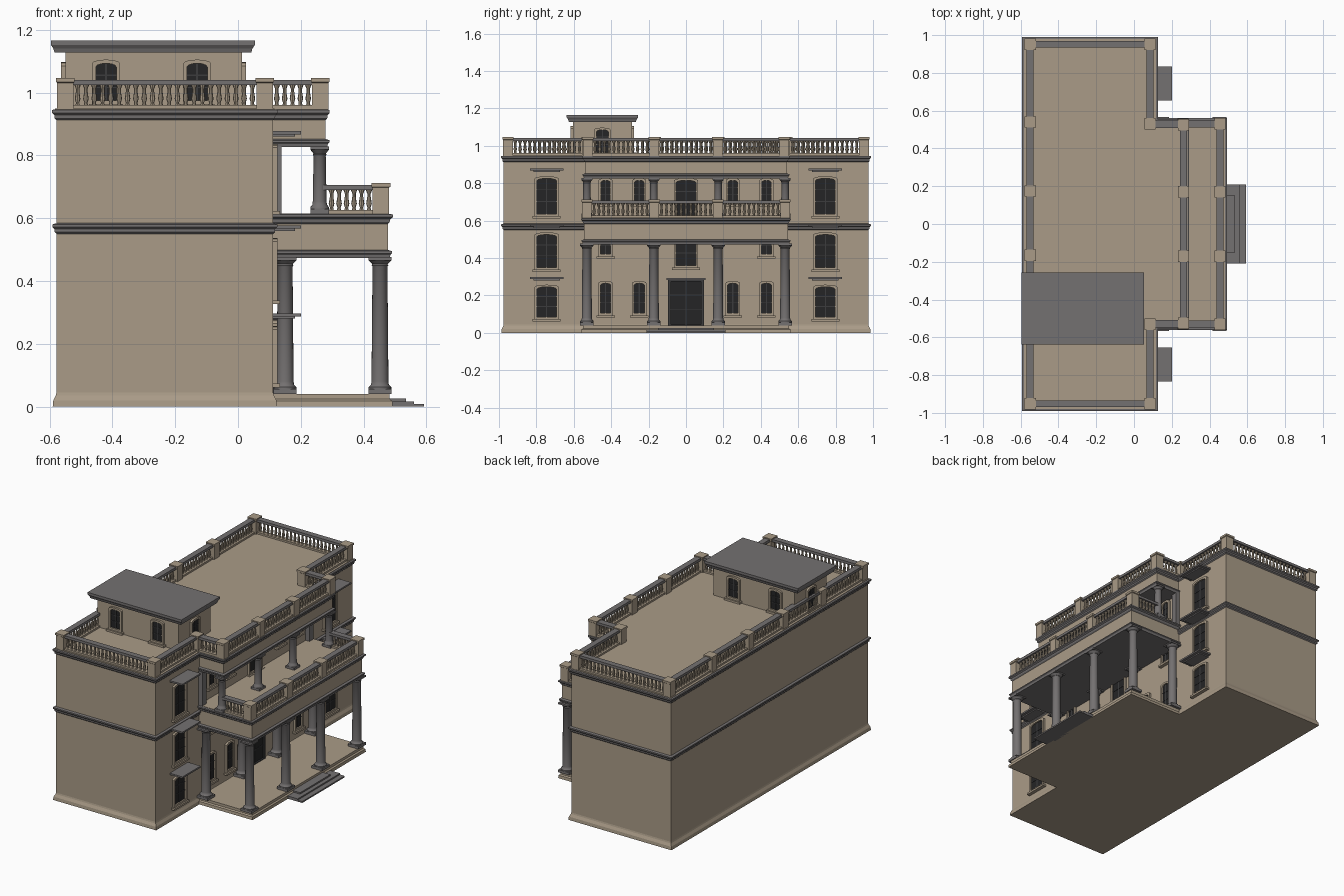
import bpy, bmesh, math
from mathutils import Vector

if "Cube" in bpy.data.objects:
    bpy.data.objects.remove(bpy.data.objects["Cube"])


def material(name, col):
    m = bpy.data.materials.new(name)
    m.diffuse_color = (*col, 1)
    m.use_nodes = True
    m.node_tree.nodes["Principled BSDF"].inputs["Base Color"].default_value = m.diffuse_color
    return m


TAN = material("tan stucco", (0.40, 0.33, 0.245))
GREY = material("grey stone", (0.175, 0.165, 0.165))
DARK = material("dark glass", (0.018, 0.018, 0.019))
BAR = material("charcoal bars", (0.045, 0.045, 0.047))
parts = {}


def part(name, mat):
    return parts.setdefault(name, (bmesh.new(), mat))[0]


def bridge(bm, rings, caps=True):
    rs = [[bm.verts.new(p) for p in r] for r in rings]
    n = len(rs[0])
    for a, b in zip(rs, rs[1:]):
        for i in range(n):
            j = (i + 1) % n
            bm.faces.new((a[i], a[j], b[j], b[i]))
    if caps:
        bm.faces.new(rs[0][::-1])
        bm.faces.new(rs[-1])


def offset(poly, d):
    # grow a counter-clockwise, axis-aligned outline
    out = []
    for i, p in enumerate(poly):
        p = Vector(p)
        e1 = (p - Vector(poly[i - 1])).normalized()
        e2 = (Vector(poly[(i + 1) % len(poly)]) - p).normalized()
        out.append(p + d * Vector((e1.y + e2.y, -e1.x - e2.x)))
    return out


def loft(name, mat, poly, profile):
    bridge(part(name, mat), [[(p.x, p.y, z) for p in offset(poly, d)] for d, z in profile])


def rect(x0, x1, y0, y1):
    return [(x0, y0), (x1, y0), (x1, y1), (x0, y1)]


def box(name, mat, x0, x1, y0, y1, z0, z1):
    loft(name, mat, rect(x0, x1, y0, y1), [(0, z0), (0, z1)])


def lathe(name, mat, x, y, profile, n):
    bridge(part(name, mat), [[(x + r * math.cos(2 * math.pi * i / n), y + r * math.sin(2 * math.pi * i / n), z)
                              for i in range(n)] for r, z in profile])


def column(name, x, y, z0, z1, r):
    w = r * 1.35
    box(name, GREY, x - w, x + w, y - w, y + w, z0, z0 + 0.016)
    box(name, GREY, x - w, x + w, y - w, y + w, z1 - 0.01, z1)
    lathe(name, GREY, x, y, [(w, z0 + .016), (w, z0 + .022), (r * 1.05, z0 + .03), (r, z0 + .04),
                             (r * .88, z1 - .03), (r, z1 - .026), (r * .9, z1 - .022), (w, z1 - .01)], 20)


def balustrade(name, pts, z, closed, skip_ends=False):
    n = len(pts)
    for i, (x, y) in enumerate(pts):
        if not (skip_ends and i in (0, n - 1)):
            loft(name + "_posts", TAN, rect(x - .026, x + .026, y - .026, y + .026),
                 [(0, z), (0, z + .085), (.004, z + .088), (.004, z + .1)])
        if i == n - 1 and not closed:
            break
        a, b = Vector(pts[i]), Vector(pts[(i + 1) % n])
        lo, hi = (min(a.x, b.x), min(a.y, b.y)), (max(a.x, b.x), max(a.y, b.y))
        for w, z0, z1 in ((.017, z, z + .014), (.018, z + .078, z + .094)):
            along_x = abs(a.x - b.x) > abs(a.y - b.y)
            dx, dy = (0, w) if along_x else (w, 0)
            box(name + "_rails", GREY if z0 > z else TAN, lo[0] - dx, hi[0] + dx, lo[1] - dy, hi[1] + dy, z0, z1) \
                if z0 > z else box(name + "_curbs", TAN, lo[0] - dx, hi[0] + dx, lo[1] - dy, hi[1] + dy, z0, z1)
        d = (b - a).normalized()
        a, b = a + d * .026, b - d * .026
        k = max(2, round((b - a).length / .026))
        for j in range(k):
            p = a.lerp(b, (j + .5) / k)
            lathe(name + "_balusters", TAN, p.x, p.y,
                  [(.007, z + .014), (.005, z + .021), (.009, z + .034), (.0055, z + .056), (.0055, z + .066),
                   (.010, z + .078)], 8)


def window(c, normal, w, z0, z1, frame=.012, sill=True, rise=.012, fmat=TAN, hood=0):
    # arched pane with bars, raised frame, sill and optional hood
    N = Vector((*normal, 0))
    U = Vector((-N.y, N.x, 0))
    C = Vector((*c, 0))
    P = lambda u, z, d: C + U * u + N * d + Vector((0, 0, z))

    def arch(g, d):
        h = w / 2 + g
        top = [(h * math.cos(math.pi * t / 6), z1 + g - rise + rise * math.sin(math.pi * t / 6)) for t in range(7)]
        return [P(u, z, d) for u, z in [(-h, z0 - g), (h, z0 - g)] + top]

    def slab(name, mat, u0, u1, a, b, d0, d1):
        bridge(part(name, mat), [[P(u0, a, d), P(u1, a, d), P(u1, b, d), P(u0, b, d)] for d in (d0, d1)])
    bridge(part("window_panes", DARK), [arch(0, -.005), arch(0, .004)])
    bridge(part("window_frames" if fmat == TAN else "door_frame", fmat),
           [arch(frame, -.004), arch(frame, .013), arch(0, .013), arch(0, .003)], False)
    slab("window_bars", BAR, -.003, .003, z0, z1 - .002, 0, .007)
    for t in (.35, .68):
        z = z0 + (z1 - z0) * t
        slab("window_bars", BAR, -w / 2, w / 2, z - .002, z + .002, 0, .007)
    if sill:
        h = w / 2 + frame + .01
        slab("window_sills", TAN, -h, h, z0 - frame - .012, z0 - frame, -.004, .022)
    if hood:
        for g, a, b, d in ((.02, 0, .007, .07), (0, .007, .017, .088)):
            slab("window_hoods", GREY, -.09 + g, .09 - g, hood + a, hood + b, -.004, d)


# main block, string course
W = .112
body = rect(-.578, W, -.975, .975)
loft("main_walls", TAN, body, [(.012, 0), (.01, .02), (.002, .036), (0, .045), (0, .925)])
loft("string_course", GREY, body, [(0, .55), (.006, .556), (.006, .565), (.013, .572), (.013, .58), (0, .584)])

# roof cornice follows the block and the projecting bay
BX, BY = .278, .54
outline = [(-.578, -.975), (W, -.975), (W, -BY), (BX, -BY), (BX, BY), (W, BY), (W, .975), (-.578, .975)]
loft("roof_cornice", GREY, outline, [(0, .912), (.006, .918), (.007, .928), (.014, .935), (.014, .944), (.008, .946)])
loft("roof_deck", TAN, outline, [(.004, .94), (.004, .949)])

# hollow entablatures of the two porch storeys
for name, x1, y1, zb, zt in (("upper_porch", BX, BY, .828, .925), ("lower_porch", .477, .545, .475, .605)):
    f = rect(.06, x1, -y1, y1)
    loft(name + "_entablature", TAN, f, [(-.05, zt - .02), (-.05, zb), (0, zb), (0, zt)])
    loft(name + "_moulding", GREY, f, [(-.045, zb - .002), (.006, zb - .002), (.008, zb + .008), (.013, zb + .013),
                                       (.013, zb + .02), (.001, zb + .024)])
# clear the moulding's flat underside with a matching ceiling, then the balcony
porch = rect(.06, .477, -.545, .545)
loft("balcony_cornice", GREY, porch, [(0, .582), (.006, .588), (.008, .597), (.016, .603), (.016, .611), (.01, .613)])
loft("balcony_floor", TAN, porch, [(.004, .605), (.004, .615)])
loft("porch_base", TAN, porch, [(.016, 0), (.014, .018), (.006, .024), (.006, .04)])

# columns
for y in (-.53, -.172, .172, .53):
    column("lower_columns", .452, y, .04, .476, .027)
    column("inner_columns", .15, y, .04, .476, .027)
    column("upper_columns", .26, y, .613, .828, .022)
    if abs(y) > .5:
        box("upper_pilasters", GREY, W - .01, .138, y - .02, y + .02, .613, .828)

# front steps
for x, y, z in ((.592, .21, .009), (.56, .21, .017), (.535, .15, .026)):
    box("front_steps", GREY, .48, x, -y, y, 0, z)

# balustrades
balustrade("roof", [(-.55, -.952), (.085, -.952), (.085, -.53), (.262, -.525), (.262, -.17), (.262, .17),
                    (.262, .525), (.085, .53), (.085, .952), (-.55, .952), (-.55, .54), (-.55, .175),
                    (-.55, -.165), (-.55, -.54)], .946, True)
balustrade("balcony", [(.26, -.53), (.455, -.53), (.455, -.17), (.455, .17), (.455, .53), (.26, .53)],
           .612, False, True)

# facade windows and door
for s in (-1, 1):
    for z0, z1, h in ((.085, .245, .28), (.35, .525, .56), (.635, .825, .86)):
        window((W, s * .745), (1, 0), .105, z0, z1, hood=h)
    for y in (.25, .43):
        window((W, s * y), (1, 0), .055, .105, .265)
        window((W, s * y), (1, 0), .05, .7, .815)
    window((W, s * .43), (1, 0), .055, .42, .56)
window((W, 0), (1, 0), .105, .36, .55)
window((W, 0), (1, 0), .105, .63, .815)
window((W, 0), (1, 0), .16, .045, .275, frame=.016, sill=False, rise=0.001, fmat=BAR)
box("door_cap", GREY, W - .01, .14, -.105, .105, .282, .293)

# rooftop room
room = rect(-.55, .012, -.605, -.29)
loft("rooftop_room", TAN, room, [(0, .94), (0, 1.128)])
loft("rooftop_roof", GREY, rect(-.596, .054, -.638, -.256),
     [(-.012, 1.127), (-.008, 1.14), (0, 1.152), (0, 1.165)])
for x in (-.42, -.13):
    window((x, -.605), (0, -1), .065, .975, 1.093)
    window((x, -.29), (0, 1), .065, .975, 1.093)
for x, n in ((.012, 1), (-.55, -1)):
    window((x, -.447), (n, 0), .065, .965, 1.085)

# finish: one object per part
for name, (bm, mat) in parts.items():
    bmesh.ops.recalc_face_normals(bm, faces=bm.faces)
    me = bpy.data.meshes.new(name)
    bm.to_mesh(me)
    bm.free()
    me.materials.append(mat)
    ob = bpy.data.objects.new(name, me)
    bpy.context.collection.objects.link(ob)
    if "column" in name or "baluster" in name:
        me.shade_smooth()
        me.set_sharp_from_angle(angle=math.radians(40))
